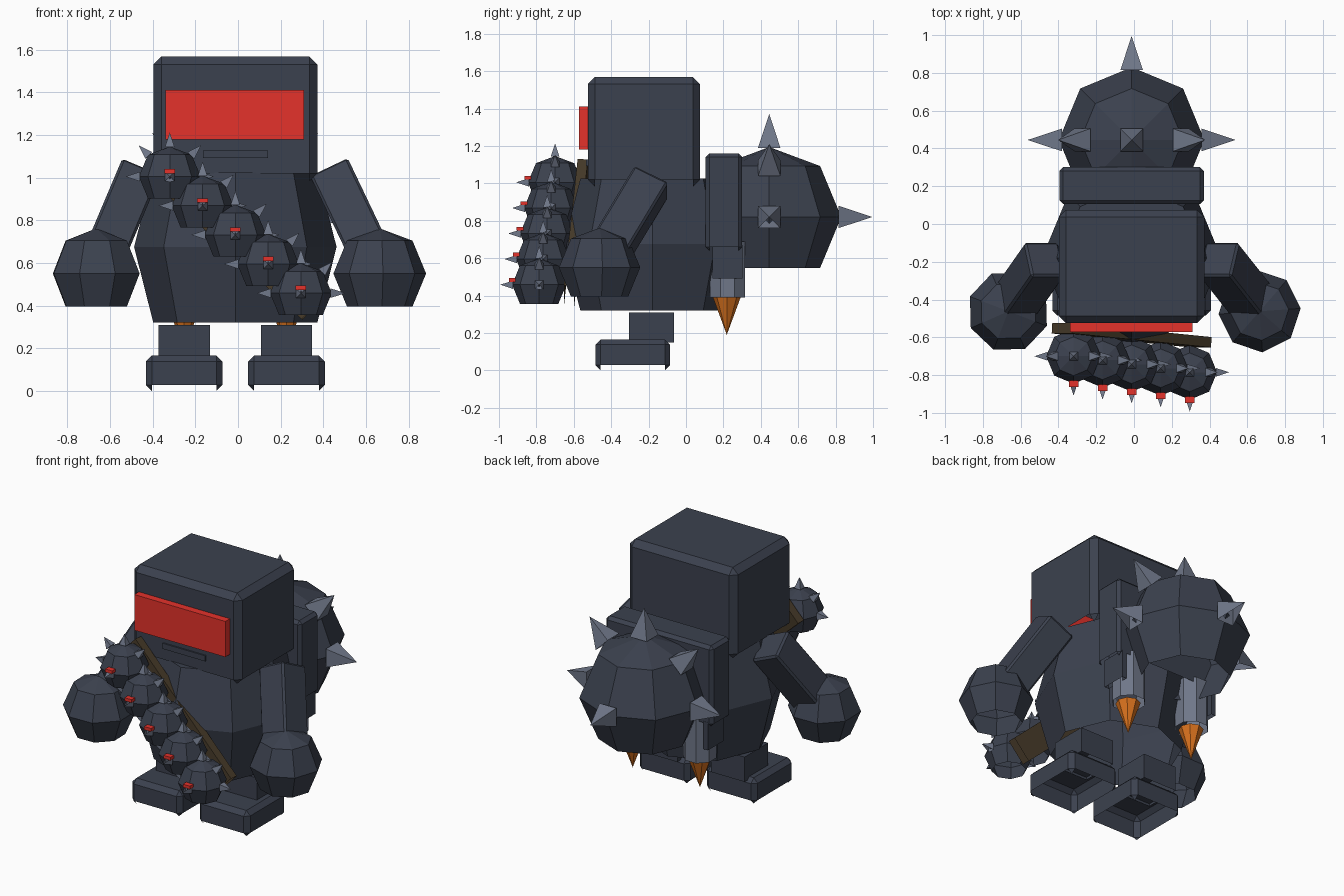
import bpy, bmesh
from math import pi, cos, sin, radians
from mathutils import Matrix, Vector

cube = bpy.data.objects.get("Cube")
if cube:
    bpy.data.objects.remove(cube, do_unlink=True)


def material(name, rgb):
    m = bpy.data.materials.new(name)
    m.use_nodes = True
    m.diffuse_color = (*rgb, 1)
    m.node_tree.nodes["Principled BSDF"].inputs["Base Color"].default_value = (*rgb, 1)
    return m


SLATE = material("slate", (0.044, 0.053, 0.077))
STEEL = material("steel", (0.16, 0.185, 0.25))
RED = material("red", (0.78, 0.032, 0.024))
ORANGE = material("orange", (0.7, 0.17, 0.013))
BROWN = material("brown_leather", (0.062, 0.042, 0.022))
CX = -0.0125  # body centre line


def finish(name, bm, mat):
    """Open the underside of every part, then make it an object."""
    bmesh.ops.recalc_face_normals(bm, faces=bm.faces)
    bm.normal_update()
    bmesh.ops.delete(bm, geom=[f for f in bm.faces if f.normal.z < -0.62], context='FACES')
    mesh = bpy.data.meshes.new(name)
    bm.to_mesh(mesh)
    bm.free()
    mesh.materials.append(mat)
    ob = bpy.data.objects.new(name, mesh)
    bpy.context.collection.objects.link(ob)
    return ob


def frame(origin, axis):
    """Matrix whose z runs along axis and whose x stays square to world y."""
    z = Vector(axis).normalized()
    x = Vector((0, 1, 0)).cross(z) if abs(z.y) < 0.9 else Vector((1, 0, 0))
    x.normalize()
    m = Matrix((x, z.cross(x), z)).transposed().to_4x4()
    m.translation = origin
    return m


def box(name, size, at, mat, bevel=0.0):
    """Box centred at a point or placed by a matrix, with optional chamfers."""
    bm = bmesh.new()
    bmesh.ops.create_cube(bm, size=1, matrix=Matrix.Diagonal((*size, 1)))
    if bevel:
        bmesh.ops.bevel(bm, geom=bm.edges[:], offset=bevel, segments=1, affect='EDGES')
    bm.transform(at if isinstance(at, Matrix) else Matrix.Translation(at))
    return finish(name, bm, mat)


def cone(name, r1, r2, start, axis, mat, sides=4, turn=pi / 4):
    bm = bmesh.new()
    length = Vector(axis).length
    bmesh.ops.create_cone(bm, cap_ends=True, segments=sides, radius1=r1, radius2=r2, depth=length,
                          matrix=Matrix.Translation((0, 0, length / 2)) @ Matrix.Rotation(turn, 4, 'Z'))
    bm.transform(frame(start, axis))
    return finish(name, bm, mat)


def rings(name, profile, centre, mat, turn=0.0):
    """Eight-sided turned solid from (radius, height) pairs."""
    bm = bmesh.new()
    loops = []
    for r, z in profile:
        angles = [turn + k * pi / 4 for k in range(8)]
        loops.append([bm.verts.new((r * cos(a), r * sin(a), z)) for a in angles])
    for low, high in zip(loops, loops[1:]):
        for k in range(8):
            n = (k + 1) % 8
            bm.faces.new((low[k], low[n], high[n], high[k]))
    bm.faces.new(loops[0][::-1])
    bm.faces.new(loops[-1])
    bm.transform(Matrix.Translation(centre))
    return finish(name, bm, mat)


def ball(name, r, centre, turn=0.0):
    """Faceted ball cut off below."""
    d = r * sin(pi / 4)
    return rings(name, [(d, -d), (r, 0), (d, d), (0.004 * r, r * 0.97)], centre, SLATE, turn)


def spiked_ball(name, r, centre, outward):
    ball(name, r, centre)
    directions = [(0, 0, 1), (1, 0, 0), (-1, 0, 0), (1, 0, 1), (-1, 0, 1), (0, outward, 0)]
    for i, d in enumerate(directions):
        d = Vector(d).normalized()
        cone(f"{name}_spike_{i + 1}", r * 0.22, 0, Vector(centre) + d * r * 0.96,
             d * r * 0.47, STEEL)


# Torso and head
rings("torso", [(0.385, 0.32), (0.475, 0.675), (0.385, 1.025)], (CX, -0.18, 0), SLATE)
box("head", (0.77, 0.6, 0.586), (CX, -0.225, 1.275), SLATE, 0.038)
box("visor", (0.65, 0.06, 0.23), (-0.015, -0.542, 1.295), RED)
box("mouth_plate", (0.305, 0.016, 0.036), (CX, -0.526, 1.11), SLATE)

# Legs, boots, arms and fists
for side, s in (("right", -1), ("left", 1)):
    bx = CX + s * 0.24
    box(f"{side}_leg", (0.24, 0.24, 0.16), (bx, -0.185, 0.228), SLATE)
    box(f"{side}_boot", (0.36, 0.4, 0.165), (bx, -0.285, 0.0825), SLATE, 0.028)
    shoulder = Vector((CX + s * 0.458, -0.185, 1.01))
    fist = Vector((s * 0.665, -0.462, 0.55))
    middle = (shoulder + fist) / 2
    box(f"{side}_arm", (0.195, 0.205, (fist - shoulder).length), frame(middle, shoulder - fist),
        SLATE, 0.012)
    ball(f"{side}_fist", 0.218, fist, radians(24 if s < 0 else 4))

# Back pack with two thrusters, each shielded on its outer side
box("back_pack", (0.765, 0.195, 0.52), (CX, 0.203, 0.9), SLATE, 0.02)
for side, s in (("right", -1), ("left", 1)):
    tx = CX + s * 0.24
    cone(f"{side}_thruster", 0.1, 0.1, (tx, 0.222, 0.39), (0, 0, 0.3), STEEL, 8, pi / 8)
    cone(f"{side}_flame", 0.074, 0, (tx, 0.218, 0.39), (0, 0, -0.2), ORANGE, 8, 0)
    box(f"{side}_thruster_shield", (0.03, 0.16, 0.18), (tx + s * 0.1, 0.222, 0.58), SLATE)

# Large spiked ball on the back
spiked_ball("back_ball", 0.385, (CX, 0.445, 0.82), 1)

# Chest strap carrying five small spiked balls
top, bottom = Vector((-0.38, -0.552, 1.07)), Vector((0.355, -0.626, 0.393))
box("chest_strap", (0.16, 0.055, (top - bottom).length),
    frame((top + bottom) / 2, top - bottom), BROWN)
first, last = Vector((-0.32, -0.7, 1.005)), Vector((0.295, -0.785, 0.458))
for i in range(5):
    c = first.lerp(last, i / 4)
    spiked_ball(f"strap_ball_{i + 1}", 0.145, c, -1)
    box(f"strap_ball_{i + 1}_light", (0.05, 0.035, 0.02), c + Vector((0, -0.145, 0.025)), RED)
